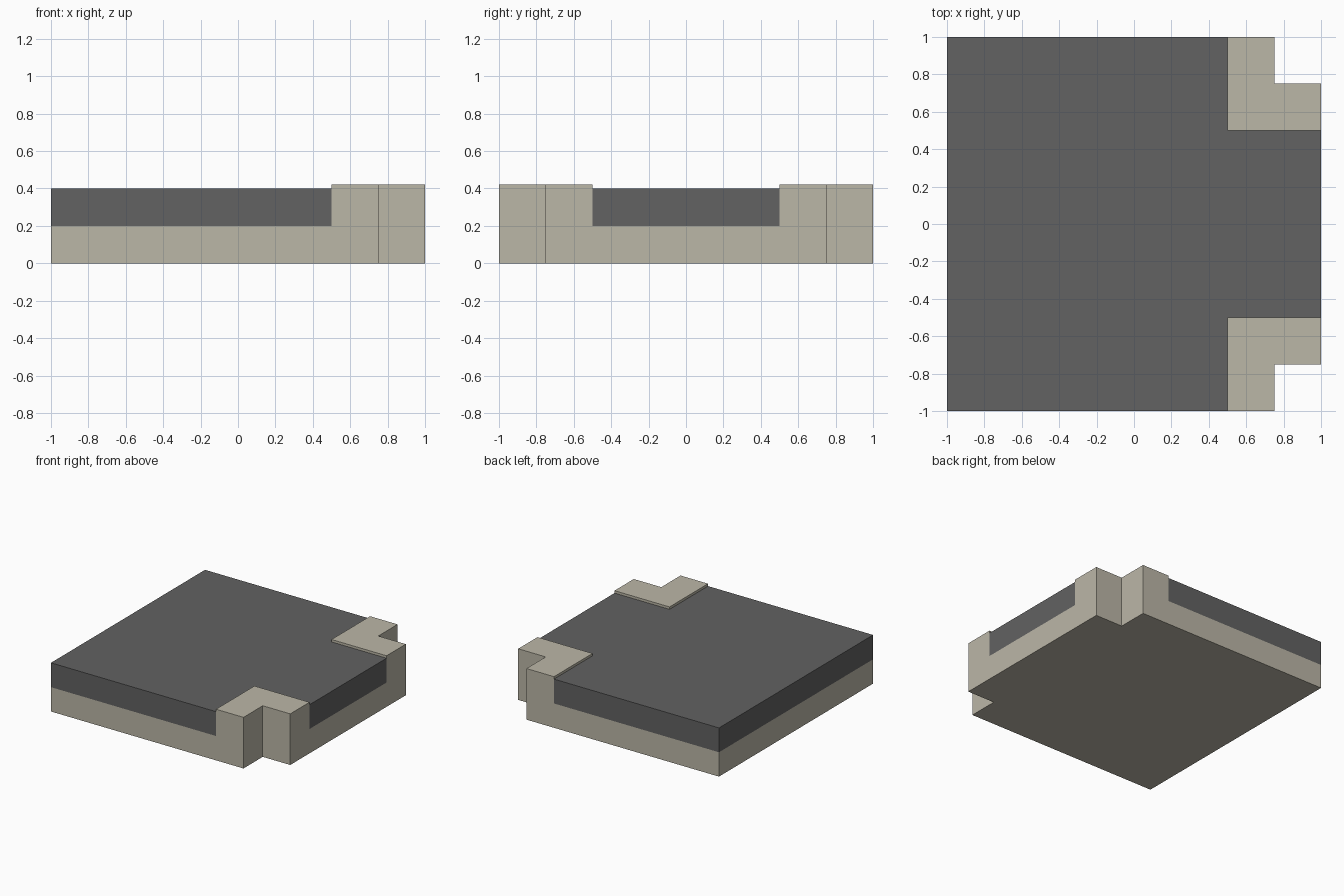
import bpy
import bmesh

cube = bpy.data.objects.get("Cube")
if cube:
    bpy.data.objects.remove(cube, do_unlink=True)


def material(name, rgb):
    mat = bpy.data.materials.new(name)
    mat.use_nodes = True
    mat.diffuse_color = (*rgb, 1)
    mat.node_tree.nodes["Principled BSDF"].inputs["Base Color"].default_value = (*rgb, 1)
    return mat


def prism(name, outline, bottom, top, mat):
    """Extrude a flat outline from bottom to top."""
    bm = bmesh.new()
    face = bm.faces.new([bm.verts.new((x, y, bottom)) for x, y in outline])
    grown = bmesh.ops.extrude_face_region(bm, geom=[face], use_keep_orig=True)
    verts = [v for v in grown["geom"] if isinstance(v, bmesh.types.BMVert)]
    bmesh.ops.translate(bm, verts=verts, vec=(0, 0, top - bottom))
    bmesh.ops.recalc_face_normals(bm, faces=bm.faces[:])
    mesh = bpy.data.meshes.new(name)
    bm.to_mesh(mesh)
    bm.free()
    mesh.materials.append(mat)
    obj = bpy.data.objects.new(name, mesh)
    bpy.context.collection.objects.link(obj)
    return obj


def notched_square(inset):
    """Square outline with both +x corners cut out, starting at the inset."""
    return [(-1, -1), (inset, -1), (inset, -inset), (1, -inset),
            (1, inset), (inset, inset), (inset, 1), (-1, 1)]


stone = material("pale_stone", (0.50, 0.473, 0.387))
asphalt = material("dark_grey", (0.122, 0.122, 0.122))

BASE_TOP, SLAB_TOP, CORNER_TOP = 0.2, 0.4, 0.42
NOTCH, BLOCK = 0.75, 0.5

# Foundation and the dark surface layer, flush at the sides
prism("base", notched_square(NOTCH), 0, BASE_TOP, stone)
prism("top_slab", notched_square(BLOCK), BASE_TOP, SLAB_TOP, asphalt)

# L-shaped corner blocks, slightly proud of the slab
for side, name in ((-1, "front_corner_block"), (1, "back_corner_block")):
    corner = [(BLOCK, BLOCK), (1, BLOCK), (1, NOTCH),
              (NOTCH, NOTCH), (NOTCH, 1), (BLOCK, 1)]
    prism(name, [(x, side * y) for x, y in corner], BASE_TOP, CORNER_TOP, stone)
